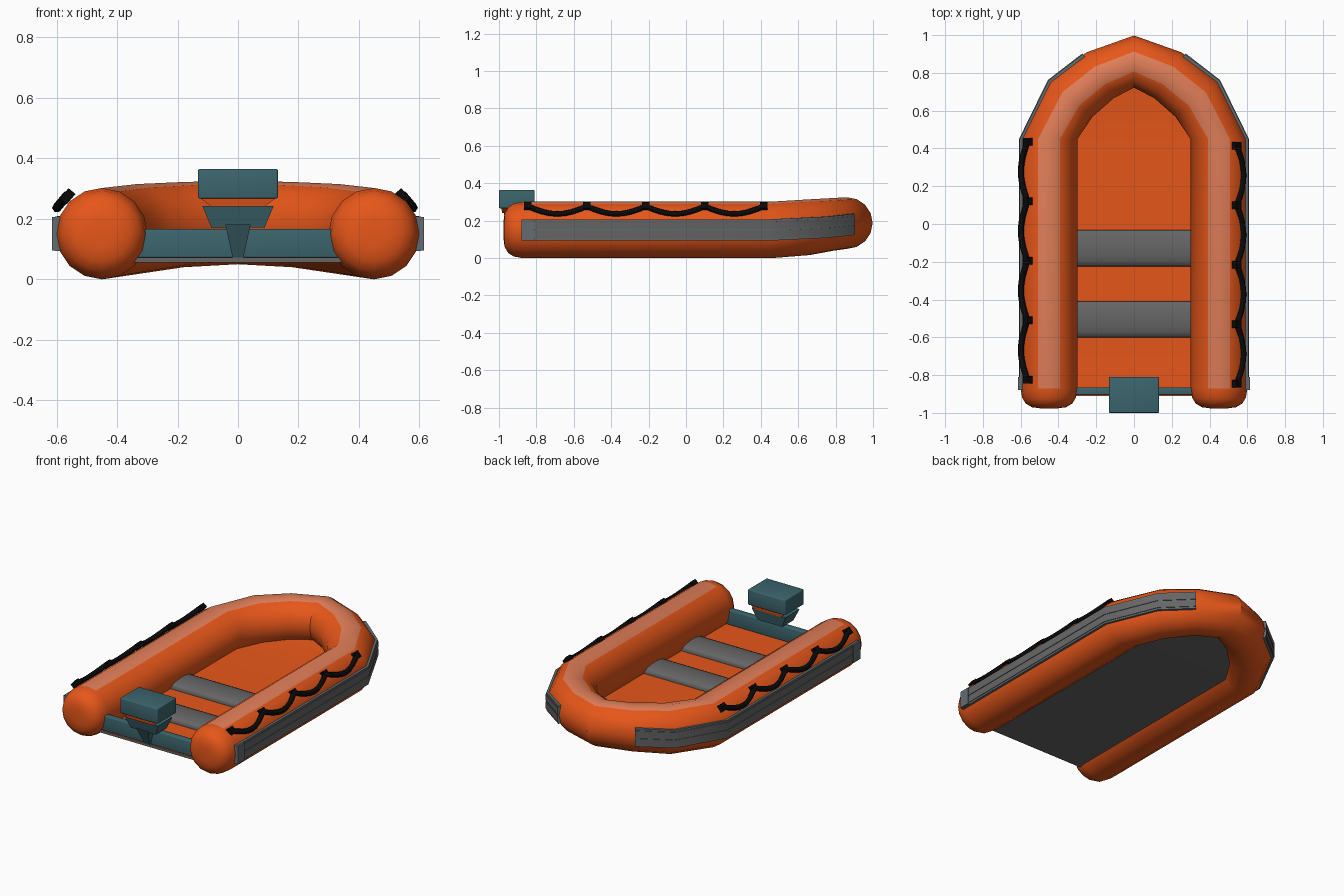
import bpy, bmesh, math
from mathutils import Vector

if "Cube" in bpy.data.objects:
    bpy.data.objects.remove(bpy.data.objects["Cube"])


def mat(name, r, g, b):
    m = bpy.data.materials.new(name)
    m.diffuse_color = (r, g, b, 1)
    m.use_nodes = True
    m.node_tree.nodes["Principled BSDF"].inputs["Base Color"].default_value = m.diffuse_color
    return m


ORANGE = mat("orange rubber", 0.95, 0.112, 0.012)
PALE = mat("pale orange stripe", 0.76, 0.21, 0.10)
GREY = mat("grey", 0.13, 0.13, 0.13)
SLATE = mat("slate grey", 0.125, 0.15, 0.16)
TEAL = mat("teal", 0.045, 0.13, 0.155)
BLACK = mat("black rope", 0.003, 0.003, 0.003)


def finish(name, bm, mats, angle=35):
    bmesh.ops.recalc_face_normals(bm, faces=bm.faces)
    me = bpy.data.meshes.new(name)
    bm.to_mesh(me)
    bm.free()
    ob = bpy.data.objects.new(name, me)
    bpy.context.collection.objects.link(ob)
    for m in mats:
        me.materials.append(m)
    bpy.ops.object.select_all(action='DESELECT')
    bpy.context.view_layer.objects.active = ob
    ob.select_set(True)
    bpy.ops.object.shade_smooth_by_angle(angle=math.radians(angle))
    return ob


def sweep(name, path, profile, mats, pick=None):
    """Sweep a closed (outward, up) profile along path points (x, y, z, r)."""
    bm = bmesh.new()
    pts = [Vector(p[:2]) for p in path]
    rings = []
    for i, p in enumerate(path):
        a = (pts[i] - pts[i - 1]).normalized() if i else None
        b = (pts[i + 1] - pts[i]).normalized() if i < len(pts) - 1 else None
        d = ((a or b) + (b or a)).normalized()
        n = Vector((d.y, -d.x))
        if p[3] > 0 and p[1] <= 0.45:      # rings on the straight sides stay square
            n = Vector((math.copysign(1, p[0]), 0))
        rings.append([bm.verts.new((p[0] + n.x * u, p[1] + n.y * u, p[2] + v))
                      for u, v in profile(p[3])])
    k = len(rings[0])
    for i, (r0, r1) in enumerate(zip(rings, rings[1:])):
        for j in range(k):
            f = bm.faces.new((r0[j], r0[(j + 1) % k], r1[(j + 1) % k], r1[j]))
            if pick:
                f.material_index = pick(i, j)
    bm.faces.new(rings[0])
    bm.faces.new(rings[-1])
    return finish(name, bm, mats)


def mirrored(half):
    return half + [(-x, y, z, r) for x, y, z, r in reversed(half) if x > 0]


# Buoyancy tube with rounded stern ends and pale top stripe
R = 0.151
stern = [(0.45, y, 0.15, R * s) for y, s in
         ((-0.976, 0.3), (-0.97, 0.6), (-0.95, 0.82), (-0.92, 0.94), (-0.87, 1))]
bow = [(0.45, 0.45, 0.15, R), (0.335, 0.662, 0.165, 0.149),
       (0.18, 0.787, 0.18, 0.141), (0, 0.86, 0.187, 0.138)]
spine = mirrored(stern + bow)
sweep("buoyancy_tube", spine,
      lambda r: [(r * math.cos(j * math.pi / 8), r * math.sin(j * math.pi / 8)) for j in range(16)],
      [ORANGE, PALE], lambda i, j: int(j in (3, 4) and 4 <= i < len(spine) - 5))


# Rubbing strake: backing plate, two ribs, end block on each side
def plate(lo, hi, out):
    return lambda r: [(r - 0.03, lo), (r + out, lo), (r + out, hi), (r - 0.03, hi)]


def flip(path):
    return [(-x, y, z, r) for x, y, z, r in reversed(path)]


for side, f in (("right", lambda p: p), ("left", flip)):
    run = lambda y: f([(0.45, y, 0.15, R)] + bow[:3])
    sweep("strake_backing_" + side, run(-0.88), plate(-0.057, 0.057, 0.004), [SLATE])
    sweep("strake_rib_low_" + side, run(-0.81), plate(-0.045, -0.004, 0.008), [GREY])
    sweep("strake_rib_high_" + side, run(-0.81), plate(0.004, 0.045, 0.008), [GREY])
    sweep("strake_end_" + side, f([(0.45, -0.88, 0.15, R), (0.45, -0.81, 0.15, R)]),
          plate(-0.055, 0.055, 0.014), [SLATE])

# Floor: orange on top, grey below
bm = bmesh.new()
rows = [(-0.91, 0.37, 0.055), (0.45, 0.38, 0.055), (0.62, 0.29, 0.068),
        (0.74, 0.15, 0.08), (0.79, 0.05, 0.085)]
grid = [[[bm.verts.new((sx * x, y, z + dz)) for sx in (-1, 1)] for dz in (0, 0.016)]
        for y, x, z in rows]
for a, b in zip(grid, grid[1:]):
    bm.faces.new((a[0][0], a[0][1], b[0][1], b[0][0]))
    bm.faces.new((a[1][0], a[1][1], b[1][1], b[1][0])).material_index = 1
    for s in (0, 1):
        bm.faces.new((a[0][s], a[1][s], b[1][s], b[0][s]))
for g in (grid[0], grid[-1]):
    bm.faces.new((g[0][0], g[0][1], g[1][1], g[1][0]))
finish("floor", bm, [GREY, ORANGE])


# Tapered boxes
def box(name, m, z0, z1, lower, upper, bevel=0.0):
    """lower / upper = (half width, y front, y back)."""
    bm = bmesh.new()
    ring = [[bm.verts.new(c) for c in ((-w, a, z), (w, a, z), (w, b, z), (-w, b, z))]
            for z, (w, a, b) in ((z0, lower), (z1, upper))]
    for q in ring:
        bm.faces.new(q)
    for j in range(4):
        k = (j + 1) % 4
        bm.faces.new((ring[0][j], ring[0][k], ring[1][k], ring[1][j]))
    if bevel:
        bmesh.ops.bevel(bm, geom=bm.edges[:], offset=bevel, segments=3, profile=0.5,
                        affect='EDGES')
    return finish(name, bm, [m])


# Seats: softly arched planks across the boat
for name, yc in (("front_seat", -0.128), ("rear_seat", -0.505)):
    arch = [(0.096 * math.cos(t * math.pi / 8), 0.09 + 0.028 * math.sin(t * math.pi / 8))
            for t in range(9)]
    sweep(name, [(-0.33, yc, 0, 0), (0.33, yc, 0, 0)],
          lambda r: arch + [(-0.096, 0.075), (0.096, 0.075)], [GREY])

# Transom board
box("transom", TEAL, 0.07, 0.165, (0.34, -0.905, -0.865), (0.34, -0.905, -0.865), 0.006)

# Outboard motor
box("motor_leg", TEAL, 0.072, 0.18, (0.018, -0.915, -0.88), (0.042, -0.965, -0.87))
box("motor_body", TEAL, 0.17, 0.242, (0.088, -0.955, -0.845), (0.118, -0.975, -0.83))
box("motor_collar", ORANGE, 0.24, 0.268, (0.088, -0.982, -0.826), (0.126, -0.988, -0.82))
box("motor_cowl", TEAL, 0.266, 0.364, (0.132, -1.0, -0.81), (0.132, -1.0, -0.81), 0.006)

# Grab ropes with fixing blocks, hanging in four scallops per side
for side, sx, x0, ya in (("right", 1, 0.545, -0.845), ("left", -1, 0.565, -0.825)):
    cu = bpy.data.curves.new("grab_rope_" + side, 'CURVE')
    cu.dimensions = '3D'
    cu.bevel_depth = 0.016
    cu.bevel_resolution = 1
    cu.use_fill_caps = True
    sp = cu.splines.new('POLY')
    sp.points.add(32)
    step = 0.315
    for i in range(33):
        s = math.sin(math.pi * (i % 8) / 8)
        sp.points[i].co = (sx * (x0 + 0.034 * s), ya + step * i / 8, 0.276 - 0.04 * s, 1)
    cu.materials.append(BLACK)
    ob = bpy.data.objects.new("grab_rope_" + side, cu)
    bpy.context.collection.objects.link(ob)
    bpy.ops.object.select_all(action='DESELECT')
    bpy.context.view_layer.objects.active = ob
    ob.select_set(True)
    bpy.ops.object.convert(target='MESH')
    for i in range(5):
        b = box("rope_block_%s_%d" % (side, i), BLACK, -0.015, 0.015,
                (0.022, -0.02, 0.02), (0.022, -0.02, 0.02))
        b.location = (sx * (x0 - 0.002), ya + step * i, 0.274)
        b.rotation_euler = (0, sx * math.radians(50), 0)
